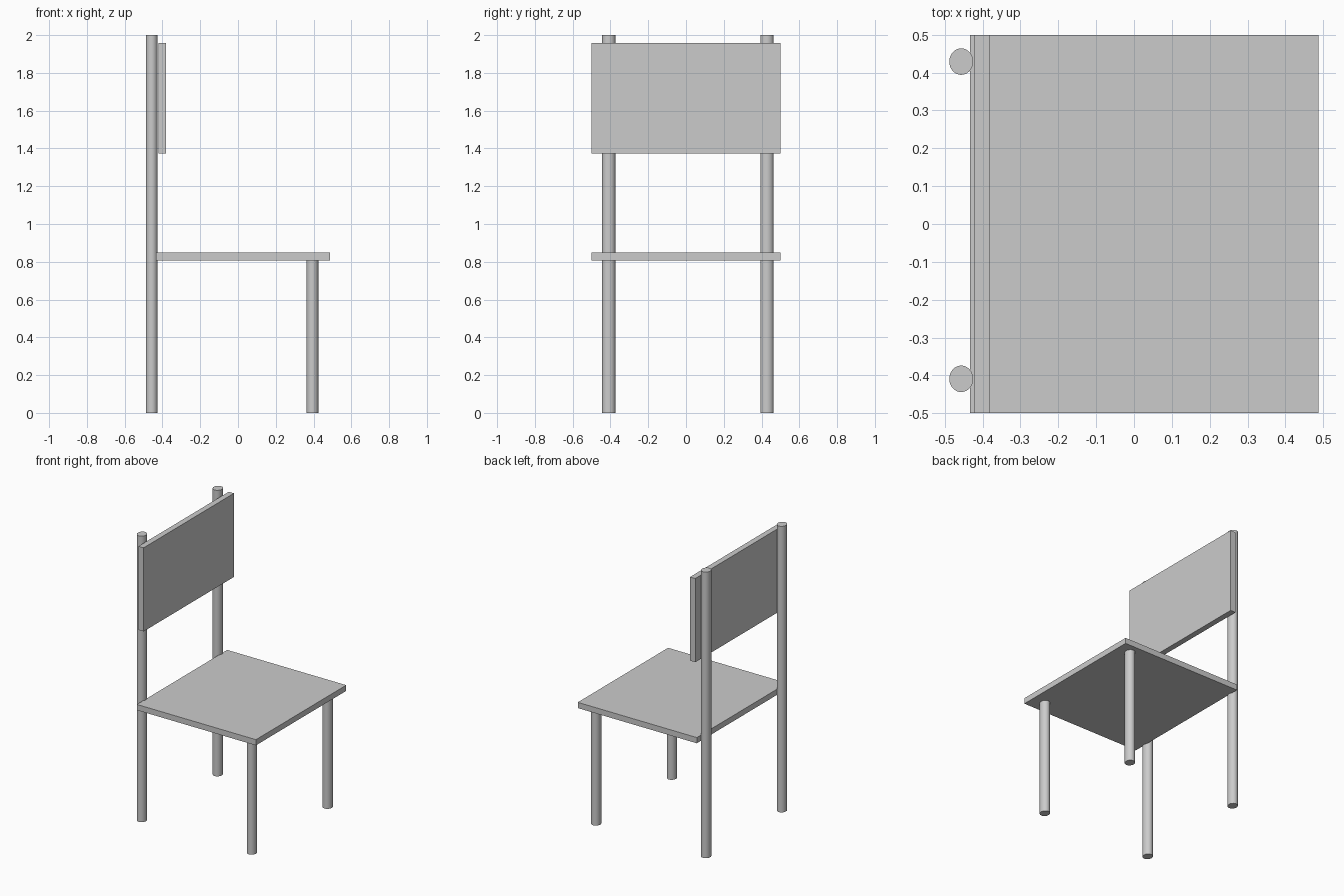
import bpy

if "Cube" in bpy.data.objects:
    bpy.data.objects.remove(bpy.data.objects["Cube"])


def box(name, lo, hi):
    centre = [(a + b) / 2 for a, b in zip(lo, hi)]
    bpy.ops.mesh.primitive_cube_add(size=1, location=centre)
    ob = bpy.context.object
    ob.name = name
    ob.scale = [b - a for a, b in zip(lo, hi)]
    bpy.ops.object.transform_apply(location=False, rotation=False, scale=True)
    return ob


def leg(name, x, y, height):
    # Slightly oval round post standing on the ground
    bpy.ops.mesh.primitive_cylinder_add(vertices=32, radius=1, depth=height,
                                        location=(x, y, height / 2))
    ob = bpy.context.object
    ob.name = name
    ob.scale = (0.0315, 0.035, 1)
    bpy.ops.object.transform_apply(location=False, rotation=False, scale=True)
    bpy.ops.object.shade_smooth_by_angle()
    return ob


# Seat board and backrest panel
box("seat", (-0.433, -0.499, 0.808), (0.488, 0.499, 0.848))
box("backrest", (-0.421, -0.499, 1.372), (-0.381, 0.499, 1.957))

# Long back posts and short front legs
for side, y in (("right", -0.409), ("left", 0.429)):
    leg("back_post_" + side, -0.4565, y, 2.0)
    leg("front_leg_" + side, 0.394, y, 0.81)
